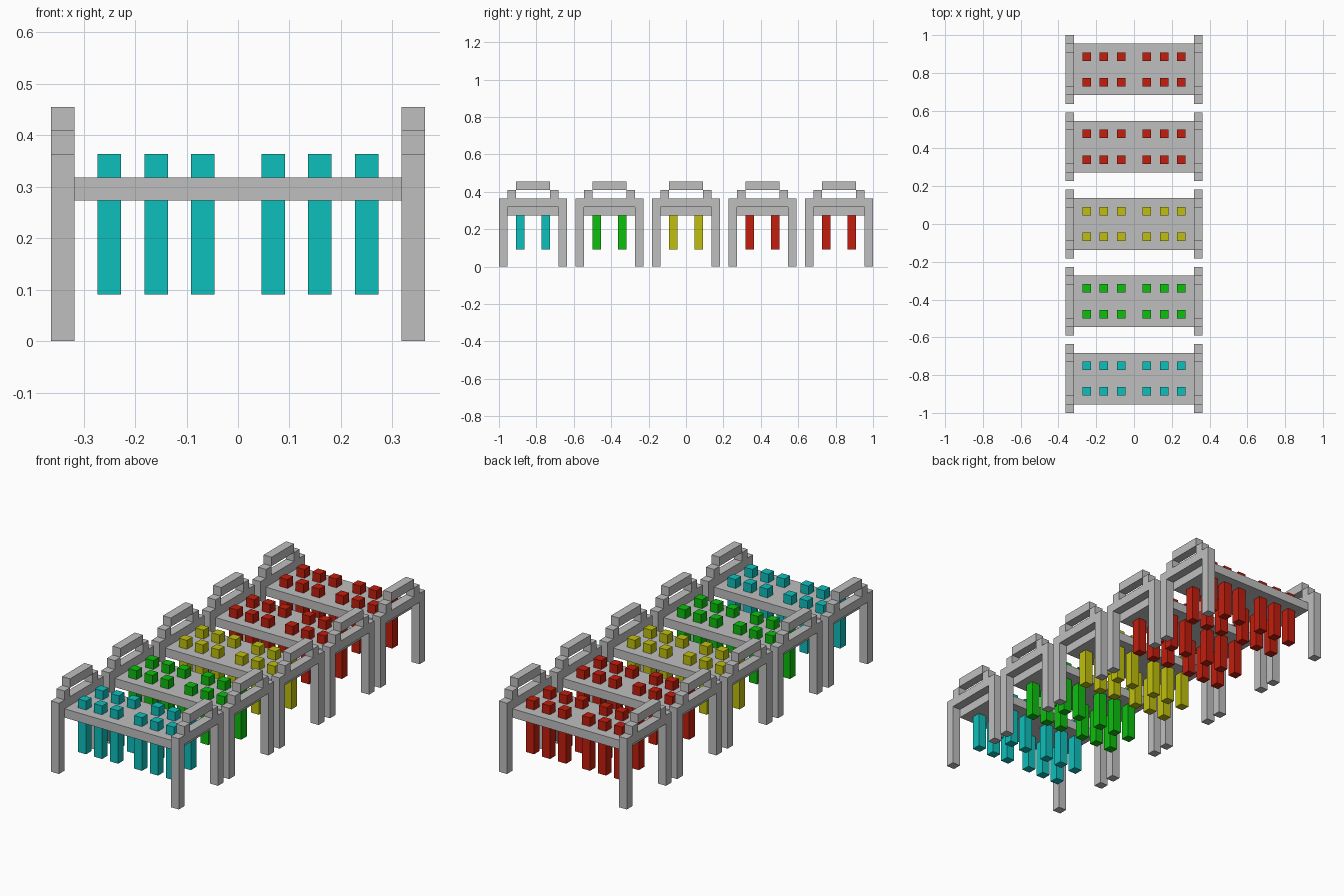
import bpy
import bmesh

cube = bpy.data.objects.get("Cube")
if cube:
    bpy.data.objects.remove(cube, do_unlink=True)

U = 2 / 44      # one block
PITCH = 9       # rack spacing in blocks


def material(name, rgb):
    mat = bpy.data.materials.new(name)
    mat.use_nodes = True
    color = (*rgb, 1)
    mat.diffuse_color = color
    node = next(n for n in mat.node_tree.nodes if n.type == "BSDF_PRINCIPLED")
    node.inputs["Base Color"].default_value = color
    return mat


def blocks(name, mat, boxes):
    """One object made of boxes, each given as (x, y, z) ranges in blocks."""
    bm = bmesh.new()
    for ranges in boxes:
        verts = bmesh.ops.create_cube(bm, size=1)["verts"]
        for v in verts:
            v.co = [U * (lo + (c + 0.5) * (hi - lo))
                    for c, (lo, hi) in zip(v.co, ranges)]
    mesh = bpy.data.meshes.new(name)
    bm.to_mesh(mesh)
    bm.free()
    mesh.materials.append(mat)
    obj = bpy.data.objects.new(name, mesh)
    bpy.context.collection.objects.link(obj)
    return obj


def both(lo, hi):
    return [(-hi, -lo), (lo, hi)]


grey = material("grey", (0.52, 0.52, 0.52))
cyan = material("cyan", (0.004, 0.52, 0.50))
green = material("green", (0.004, 0.52, 0.004))
yellow = material("yellow", (0.52, 0.52, 0.004))
red = material("red", (0.54, 0.013, 0.004))

for i, color in enumerate([cyan, green, yellow, red, red]):
    ends = both(7, 8)
    # Perforated shelf carrying the tubes
    shelf = blocks("shelf", grey, [((-7, 7), (-3, 3), (6, 7))])
    # Corner legs joined by a crossbar at each end
    legs = blocks("legs", grey,
                  [(x, y, (0, 7)) for x in ends for y in both(3, 4)])
    crossbars = blocks("crossbars", grey, [(x, (-4, 4), (7, 8)) for x in ends])
    # Raised carrying handles
    supports = blocks("handle_supports", grey,
                      [(x, y, (8, 9)) for x in ends for y in both(2, 3)])
    grips = blocks("handle_grips", grey, [(x, (-2, 2), (9, 10)) for x in ends])
    # Two rows of six hanging tubes
    tubes = blocks("tubes", color,
                   [(x, y, (2, 8)) for k in (1, 3, 5)
                    for x in both(k, k + 1) for y in both(1, 2)])
    for obj in (shelf, legs, crossbars, supports, grips, tubes):
        obj.location.y = (i - 2) * PITCH * U
